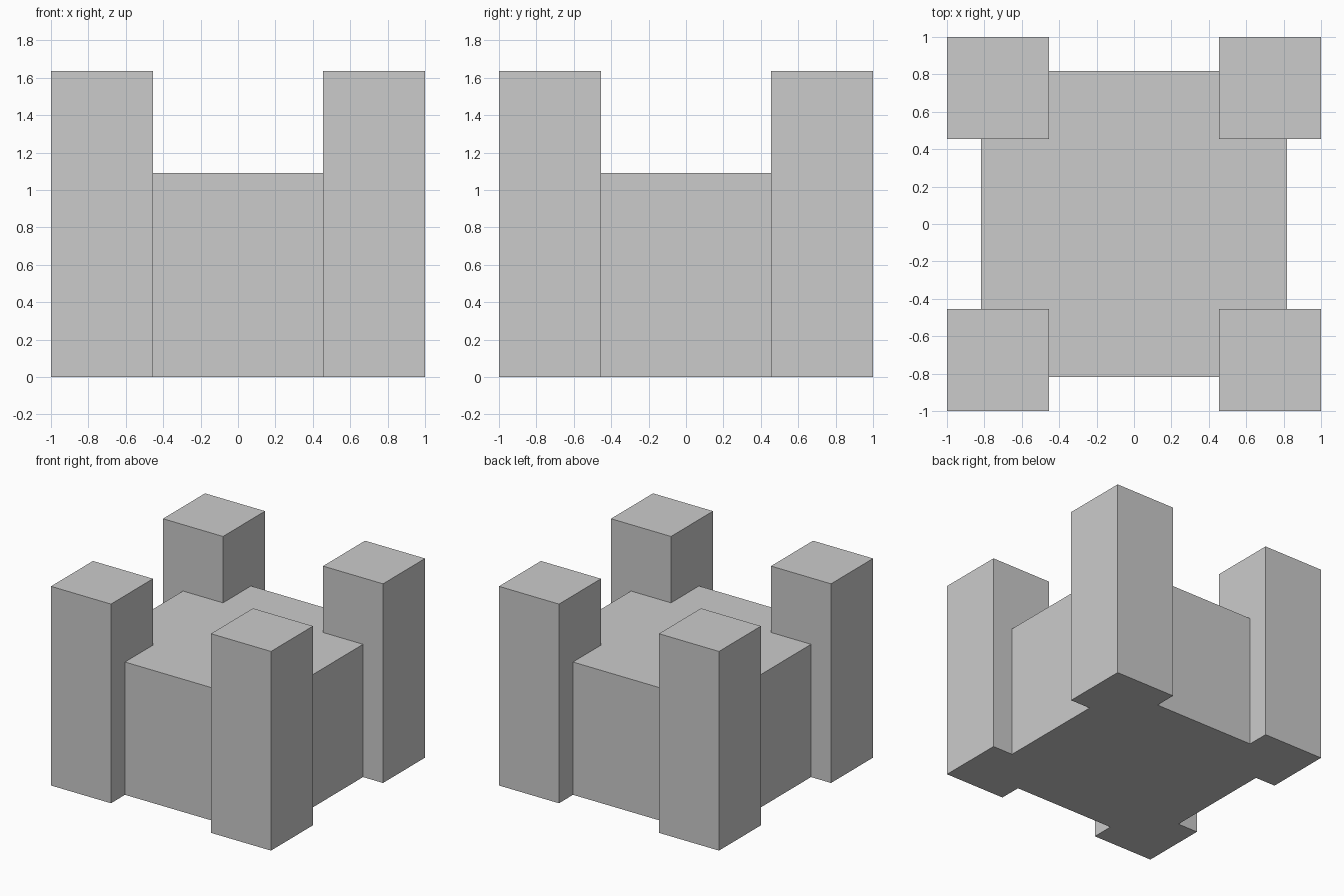
import bpy

if "Cube" in bpy.data.objects:
    bpy.data.objects.remove(bpy.data.objects["Cube"])

U = 1 / 11  # one plan unit: the whole fort is 22 units wide


def box(name, width, height, x=0, y=0):
    """Square block standing on the ground, with its origin at the world centre."""
    bpy.ops.mesh.primitive_cube_add(size=1)
    obj = bpy.context.object
    obj.name = name
    for v in obj.data.vertices:
        v.co.x = (v.co.x * width + x) * U
        v.co.y = (v.co.y * width + y) * U
        v.co.z = (v.co.z + 0.5) * height * U
    return obj


# Central keep
keep = box("castle_keep", 18, 12)

# Corner towers, mirrored to all four corners
towers = box("corner_towers", 6, 18, 8, 8)
mirror = towers.modifiers.new("four_corners", 'MIRROR')
mirror.use_axis = (True, True, False)
mirror.use_mirror_merge = False
towers.hide_render = True
towers.hide_set(True)

# Fuse the towers into the keep as one clean shell
union = keep.modifiers.new("fuse_towers", 'BOOLEAN')
union.operation = 'UNION'
union.solver = 'EXACT'
union.object = towers
